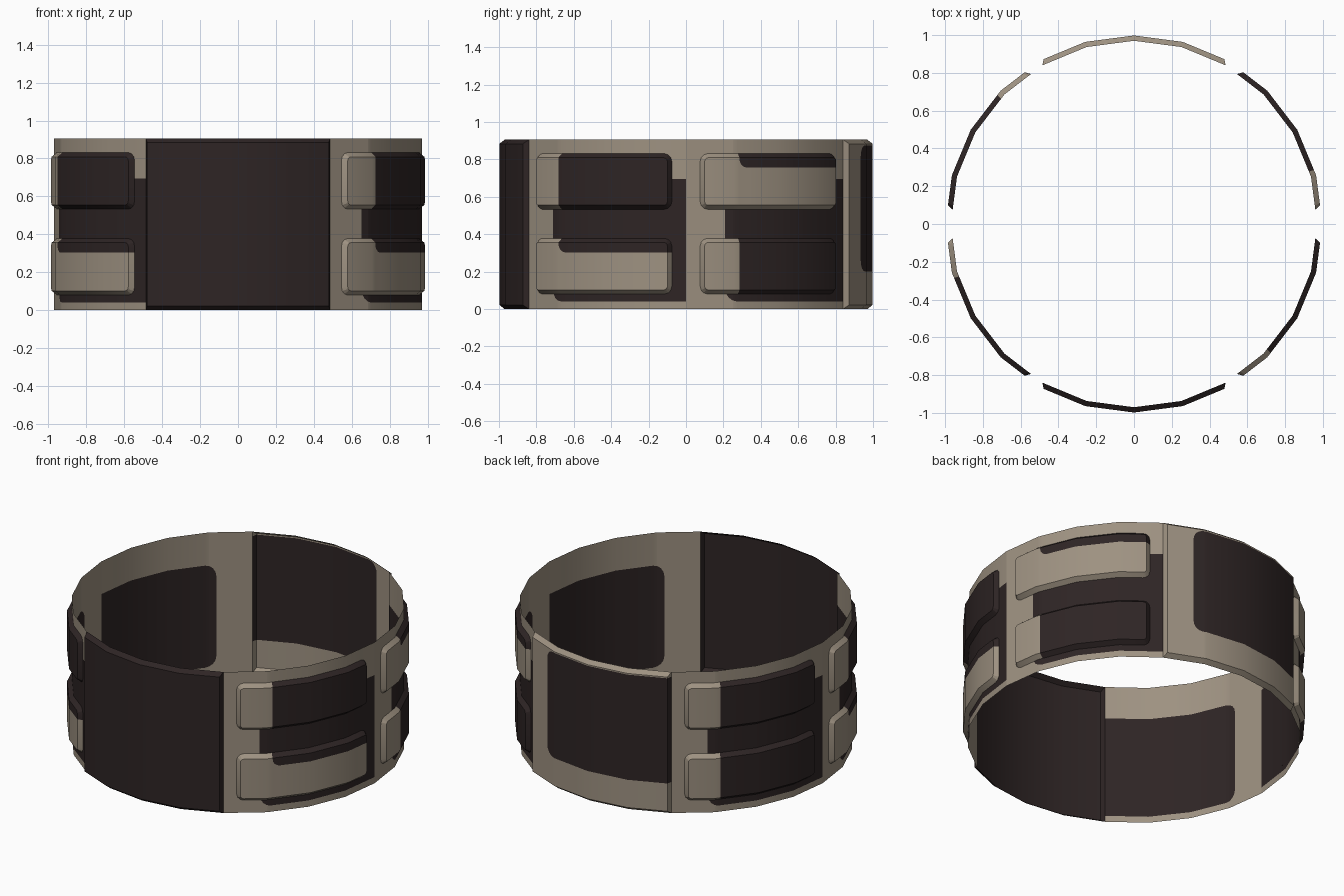
import bpy, math

if "Cube" in bpy.data.objects:
    bpy.data.objects.remove(bpy.data.objects["Cube"])

H = 0.905                    # band height
R_IN, R_OUT = 0.97, 0.998    # band radius, raised radius
DEG = 180 / math.pi


def material(name, rgb):
    m = bpy.data.materials.new(name)
    m.diffuse_color = (*rgb, 1)
    m.use_nodes = True
    m.node_tree.nodes["Principled BSDF"].inputs["Base Color"].default_value = m.diffuse_color
    return m


MATS = [material("warm_beige", (0.34, 0.285, 0.22)),
        material("dark_brown", (0.027, 0.018, 0.018))]


def point(a, r, z):
    """Point at angle a (degrees) on a 24-sided ring."""
    r *= math.cos(math.radians(7.5)) / math.cos(math.radians(a % 15 - 7.5))
    t = math.radians(a)
    return (r * math.cos(t), r * math.sin(t), z)


def plate(name, start, a0, a1, z0, z1, radius, inset, corner, dark_a, b1, b2, patch_r):
    """Curved plate with bevelled border; dark where angle > dark_a and b1 < z < b2."""
    i_deg, c_deg, p_deg = inset * DEG, corner * DEG, patch_r * DEG
    ia0, ia1, lo, hi = a0 + i_deg, a1 - i_deg, z0 + inset, z1 - inset

    # columns: inner angle, inner z offset, outer angle shift, outer z shift
    steps = (0, 30, 60, 90) if corner else (None,)
    ends = []
    for s in steps:
        if s is None:
            ends.append((0, 0, i_deg, inset))
        else:
            c, n = math.cos(math.radians(s)), math.sin(math.radians(s))
            ends.append((c_deg * (1 - c), corner * (1 - n), i_deg * c, inset * n))
    inner = [15 * k for k in range(5)]
    inner += [dark_a + p_deg * (1 - math.cos(math.radians(s))) for s in (0, 22, 45, 67, 90)]
    inner = sorted({round(a, 4) for a in inner if ia0 + c_deg + 0.01 < a < ia1 - c_deg - 0.01})
    cols = [(ia0 + a, dz, -da, oz) for a, dz, da, oz in ends]
    cols += [(a, 0, 0, inset) for a in inner]
    cols += [(ia1 - a, dz, da, oz) for a, dz, da, oz in reversed(ends)]

    verts, index, faces, mats = [], {}, [], []

    def vert(a, r, z):
        p = tuple(round(v, 5) for v in point(a + start, r, z))
        if p not in index:
            index[p] = len(verts)
            verts.append(p)
        return index[p]

    def face(ids, dark):
        ids = list(dict.fromkeys(ids))
        if len(ids) > 2:
            faces.append(ids)
            mats.append(int(dark))

    grid, rims = [], []
    for a, dz, da, oz in cols:
        # rounded corner of the dark patch
        t = min(max((a - dark_a) / p_deg, 0), 1) if patch_r else 1
        drop = patch_r * (1 - math.sqrt(max(0, 1 - (1 - t) ** 2)))
        l, h = lo + dz, hi - dz
        zs = [l,
              min(max(b1 + drop if b1 > lo else l, l), h),
              min(max(b2 - drop if b2 < hi else h, l), h), h]
        col = [vert(a + da, R_IN, l - oz)]
        col += [vert(a, radius, z) for z in zs]
        col.append(vert(a + da, R_IN, h + oz))
        grid.append(col)
        rims.append((a, da, zs, oz))

    low_dark, high_dark = b1 <= lo, b2 >= hi

    def is_dark(a, j):
        return a > dark_a and (j == 2 or (j == 0 and low_dark) or (j == 4 and high_dark))

    for i in range(len(cols) - 1):
        mid = (cols[i][0] + cols[i + 1][0]) / 2
        for j in range(5):
            face((grid[i][j], grid[i + 1][j], grid[i + 1][j + 1], grid[i][j + 1]), is_dark(mid, j))

    # bevels at the two ends
    if inset:
        for k in (0, -1):
            a, da, zs, oz = rims[k]
            outer = [grid[k][0], vert(a + da, R_IN, zs[1]), vert(a + da, R_IN, zs[2]), grid[k][5]]
            if zs[1] == zs[0]:
                outer[1] = outer[0]
            if zs[2] == zs[3]:
                outer[2] = outer[3]
            for j in range(3):
                q = [outer[j], grid[k][j + 1], grid[k][j + 2], outer[j + 1]]
                face(q if k == 0 else q[::-1], is_dark(a, j + 1))

    me = bpy.data.meshes.new(name)
    me.from_pydata(verts, [], faces)
    for m in MATS:
        me.materials.append(m)
    me.polygons.foreach_set("material_index", mats)
    me.shade_smooth()
    me.set_sharp_from_angle(angle=math.radians(20))
    me.update()
    ob = bpy.data.objects.new(name, me)
    bpy.context.collection.objects.link(ob)


# raised front and back panels
plate("front_panel", 240, 0, 60, 0, H, R_OUT, 0.022, 0, -1, -1, 2, 0)
plate("back_panel", 60, 0, 60, 0, H, R_OUT, 0.022, 0, 10.5, 0.2, 0.875, 0.06)

# four side wall sections, each with two stacked pads
FULL, TOP_ONLY = True, False
sides = {"right_back": (0, FULL, TOP_ONLY), "left_back": (120, FULL, FULL),
         "left_front": (180, TOP_ONLY, FULL), "right_front": (300, TOP_ONLY, FULL)}
for side, (start, lower, upper) in sides.items():
    plate("wall_" + side, start, 0, 60, 0, H, R_IN, 0, 0, 12.5, 0.04, 0.695, 0.07)
    for level, z, full in (("lower", 0.08, lower), ("upper", 0.533, upper)):
        split = -1 if full else z + 0.223
        plate(f"{level}_pad_{side}", start, 4.5, 55.5, z, z + 0.298, R_OUT,
              0.022, 0.02, 16.7, split, 2, 0 if full else 0.045)
